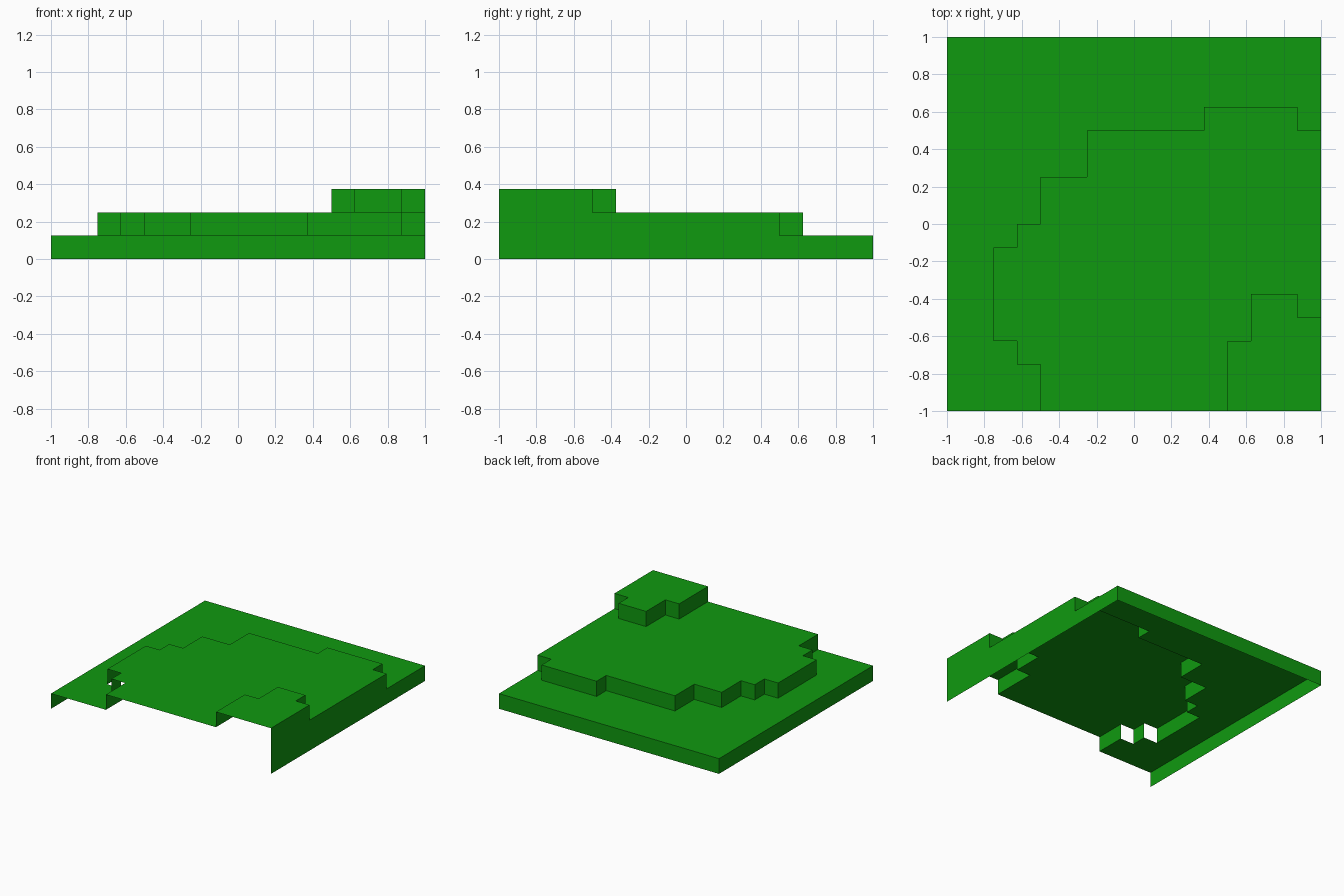
import bpy, bmesh, math

if "Cube" in bpy.data.objects:
    bpy.data.objects.remove(bpy.data.objects["Cube"])

N = 16                 # blocks per side
S = 2.0 / N            # block size

# Upper terraces as strips of blocks: (x start, x end, y start, y end)
MIDDLE = [(2, 3, 3, 7), (3, 4, 2, 8), (4, 6, 0, 10),
          (6, 11, 0, 12), (11, 15, 0, 13), (15, 16, 0, 12)]
UPPER = [(12, 13, 0, 3), (13, 15, 0, 5), (15, 16, 0, 4)]


def inside(strips, i, j):
    return any(a <= i < b and c <= j < d for a, b, c, d in strips)


def height(i, j):
    if not (0 <= i < N and 0 <= j < N):
        return 0
    return 1 + inside(MIDDLE, i, j) + inside(UPPER, i, j)


bm = bmesh.new()


def quad(*pts):
    bm.faces.new([bm.verts.new((x * S - 1, y * S - 1, z * S)) for x, y, z in pts])


for i in range(N):
    for j in range(N):
        h = height(i, j)
        a, b, c, d = i, i + 1, j, j + 1
        # ground top
        quad((a, c, h), (b, c, h), (b, d, h), (a, d, h))
        # step and border walls: left, right and back only (front and base are open)
        for z in range(height(i - 1, j), h):
            quad((a, d, z), (a, c, z), (a, c, z + 1), (a, d, z + 1))
        for z in range(height(i + 1, j), h):
            quad((b, c, z), (b, d, z), (b, d, z + 1), (b, c, z + 1))
        for z in range(height(i, j + 1), h):
            quad((b, d, z), (a, d, z), (a, d, z + 1), (b, d, z + 1))

# Weld blocks and merge flat areas
bmesh.ops.remove_doubles(bm, verts=bm.verts[:], dist=1e-4)
bmesh.ops.dissolve_limit(bm, angle_limit=math.radians(1),
                         verts=bm.verts[:], edges=bm.edges[:])

mesh = bpy.data.meshes.new("stepped_terrain")
bm.to_mesh(mesh)
bm.free()

grass = bpy.data.materials.new("grass_green")
grass.diffuse_color = (0.005, 0.32, 0.005, 1)
grass.use_nodes = True
grass.node_tree.nodes["Principled BSDF"].inputs["Base Color"].default_value = grass.diffuse_color
mesh.materials.append(grass)

terrain = bpy.data.objects.new("stepped_terrain", mesh)
bpy.context.collection.objects.link(terrain)
